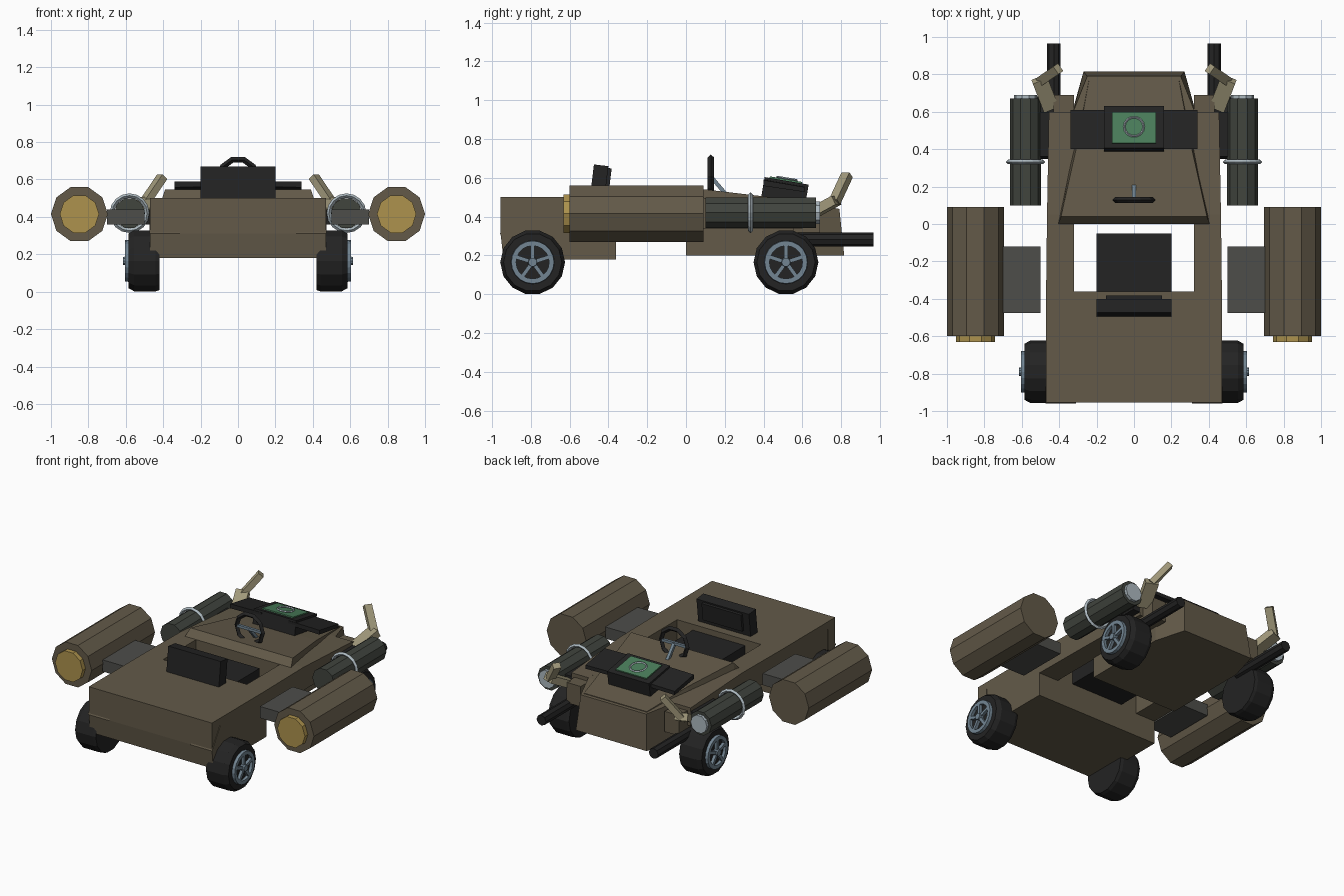
import bpy, bmesh, math
from mathutils import Vector, Matrix

if "Cube" in bpy.data.objects:
    bpy.data.objects.remove(bpy.data.objects["Cube"])

def mat(name, r, g, b):
    m = bpy.data.materials.new(name)
    m.diffuse_color = (r, g, b, 1)
    m.use_nodes = True
    m.node_tree.nodes["Principled BSDF"].inputs["Base Color"].default_value = m.diffuse_color
    return m

BROWN = mat("olive brown", .125, .102, .066)
BLACK = mat("black", .017, .017, .017)
GUN = mat("dark green grey", .052, .058, .048)
SLAB = mat("dark grey", .075, .075, .068)
YELLOW = mat("ochre yellow", .42, .29, .075)
TAN = mat("pale tan", .36, .32, .2)
GREEN = mat("screen green", .07, .21, .105)
STEEL = mat("blue grey steel", .17, .235, .29)
SILVER = mat("silver", .42, .49, .53)

def finish(name, bm, m):
    bmesh.ops.recalc_face_normals(bm, faces=bm.faces)
    me = bpy.data.meshes.new(name)
    bm.to_mesh(me)
    bm.free()
    me.materials.append(m)
    ob = bpy.data.objects.new(name, me)
    bpy.context.collection.objects.link(ob)
    return ob

def loft(name, sections, m, closed=False):
    """Skin equal-length loops of points; closed joins last to first."""
    bm = bmesh.new()
    rings = [[bm.verts.new(p) for p in s] for s in sections]
    n = len(rings[0])
    pairs = list(zip(rings, rings[1:]))
    if closed:
        pairs.append((rings[-1], rings[0]))
    else:
        bm.faces.new(rings[0])
        bm.faces.new(rings[-1])
    for a, b in pairs:
        for i in range(n):
            j = (i + 1) % n
            bm.faces.new((a[i], a[j], b[j], b[i]))
    return finish(name, bm, m)

def box(name, lo, hi, m, tilt=0):
    """Box by two corners, tilted about the x direction through its centre."""
    lo, hi = Vector(lo), Vector(hi)
    bm = bmesh.new()
    bmesh.ops.create_cube(bm, size=1)
    M = Matrix.Translation((lo + hi) / 2) @ Matrix.Rotation(tilt, 4, 'X') @ Matrix.Diagonal((*(hi - lo), 1))
    bm.transform(M)
    return finish(name, bm, m)

def bar(name, a, b, w, h, m):
    """Rectangular bar between two points."""
    a, b = Vector(a), Vector(b)
    bm = bmesh.new()
    bmesh.ops.create_cube(bm, size=1)
    R = (b - a).to_track_quat('Y', 'Z').to_matrix().to_4x4()
    bm.transform(Matrix.Translation((a + b) / 2) @ R @ Matrix.Diagonal((w, (b - a).length, h, 1)))
    return finish(name, bm, m)

def lathe(name, centre, axis, prof, n, m, closed=False, tilt=0):
    """Spin (offset, radius) profile round the x, y or z axis."""
    secs = []
    R = Matrix.Rotation(tilt, 3, 'X')
    for t, r in prof:
        ring = []
        for i in range(n):
            a = 2 * math.pi * i / n
            c, s = r * math.cos(a), r * math.sin(a)
            p = {'x': (t, c, s), 'y': (c, t, s), 'z': (c, s, t)}[axis]
            ring.append(Vector(centre) + R @ Vector(p))
        secs.append(ring)
    return loft(name, secs, m, closed)

def hoop(name, centre, axis, r, t, n, m, tilt=0):
    lathe(name, centre, axis, [(-t, r), (0, r + t), (t, r), (0, r - t)], n, m, True, tilt)

def rect(y, w0, z0, w1, z1, y1=None):
    y1 = y if y1 is None else y1
    return [(-w0, y, z0), (w0, y, z0), (w1, y1, z1), (-w1, y1, z1)]

# Rear deck, as a side profile swept across
prof = [(-.955, .5), (-.955, .31), (-.94, .18), (-.36, .18), (-.36, .5)]
loft("rear_deck", [[(x, y, z) for y, z in prof] for x in (-.47, .47)], BROWN)

# Front body with a tapered nose
loft("front_body", [rect(0, .33, .2, .33, .5), rect(.6, .33, .2, .325, .465),
                    rect(.815, .27, .2, .25, .44, .79)], BROWN)
# Raised hood wedge behind the console
loft("hood", [rect(.0, .405, .47, .405, .5), rect(.04, .4, .47, .39, .547),
              rect(.42, .32, .46, .305, .502), rect(.77, .25, .4, .24, .447)], BROWN)

# Cockpit seat and backrest
box("seat_cushion", (-.2, -.37, .36), (.2, -.05, .46), BLACK)
box("seat_back", (-.2, -.485, .49), (.2, -.41, .665), BLACK, -.12)
box("seat_back_pad", (-.15, -.415, .53), (.15, -.39, .65), BLACK, -.12)

# Steering wheel and column
hoop("steering_wheel", (0, .128, .61), 'y', .1, .016, 10, BLACK)
bar("steering_column", (0, .125, .61), (0, .21, .51), .02, .02, STEEL)
bar("steering_spoke", (-.095, .128, .61), (.095, .128, .61), .018, .018, STEEL)

# Console with wings and a green screen
T = -.17
box("console", (-.16, .395, .485), (.16, .625, .585), BLACK, T)
for s in (-1, 1):
    loft("console_wing", [[(s * x, .4, z), (s * x, .61, z - .036), (s * x, .61, z - .061), (s * x, .4, z - .03)]
                          for x, z in ((.1, .592), (.34, .588))], BLACK)
box("screen", (-.118, .43, .584), (.118, .6, .593), GREEN, T)
hoop("screen_ring", (0, .52, .596), 'z', .052, .006, 14, SILVER, T)

for s in (-1, 1):
    # Side rails joining deck and nose
    loft("side_rail", [[(s * .32, y, .34), (s * w, y, .34), (s * w, y, z), (s * .32, y, z)]
                       for y, w, z in ((-.37, .47, .5), (.05, .465, .5), (.6, .455, .465))], BROWN)
    box("front_bracket", (s * .375 - .055, .55, .3), (s * .375 + .055, .69, .44), BROWN)
    # Rear fender lip
    loft("fender_lip", [[(s * x, -.96, .31), (s * x, -.87, .31), (s * x, -.87, .45)]
                        for x in (.31, .474)], BROWN)

    # Large side drums with ochre end discs
    lathe("side_drum", (s * .848, 0, .415), 'y', [(-.6, .152), (.09, .152)], 10, BROWN)
    lathe("drum_disc", (s * .848, 0, .415), 'y', [(-.632, .105), (-.595, .105)], 10, YELLOW)
    box("drum_strut", (s * .6 - .1, -.475, .36), (s * .6 + .1, -.12, .44), SLAB)

    # Slim side tubes with ring and end cap
    lathe("side_tube", (s * .58, 0, .42), 'y', [(.1, .083), (.67, .083)], 10, GUN)
    lathe("tube_cap", (s * .58, 0, .42), 'y', [(.66, .062), (.69, .062)], 10, SILVER)
    hoop("tube_ring", (s * .58, .332, .42), 'y', .094, .012, 16, SILVER)
    box("tube_mount", (s * .48 - .03, .36, .36), (s * .48 + .03, .6, .44), BLACK)

    # Forward barrels
    lathe("barrel", (s * .428, 0, .283), 'y', [(.5, .036), (.965, .036)], 8, BLACK)

    # Two-piece folded arms
    bar("arm_lower", (s * .445, .62, .4), (s * .505, .775, .485), .085, .05, TAN)
    bar("arm_upper", (s * .5, .765, .475), (s * .405, .83, .615), .05, .04, TAN)

    # Wheels: tyre, rim and five spokes
    for y in (-.79, .515):
        c = Vector((s * .5, y, .165))
        lathe("tyre", c, 'x', [(-s * .08, .16), (-s * .06, .167), (s * .055, .167), (s * .085, .15)], 14, BLACK)
        lathe("rim", c, 'x', [(s * .075, .113), (s * .105, .11), (s * .105, .085), (s * .075, .085)],
              20, STEEL, True)
        lathe("hub", c, 'x', [(s * .075, .028), (s * .115, .022)], 10, STEEL)
        for k in range(5):
            a = math.pi / 2 + k * math.tau / 5
            d = Vector((0, math.cos(a), math.sin(a)))
            o = Vector((s * .095, 0, 0))
            bar("spoke", c + o, c + o + d * .095, .02, .02, STEEL)
